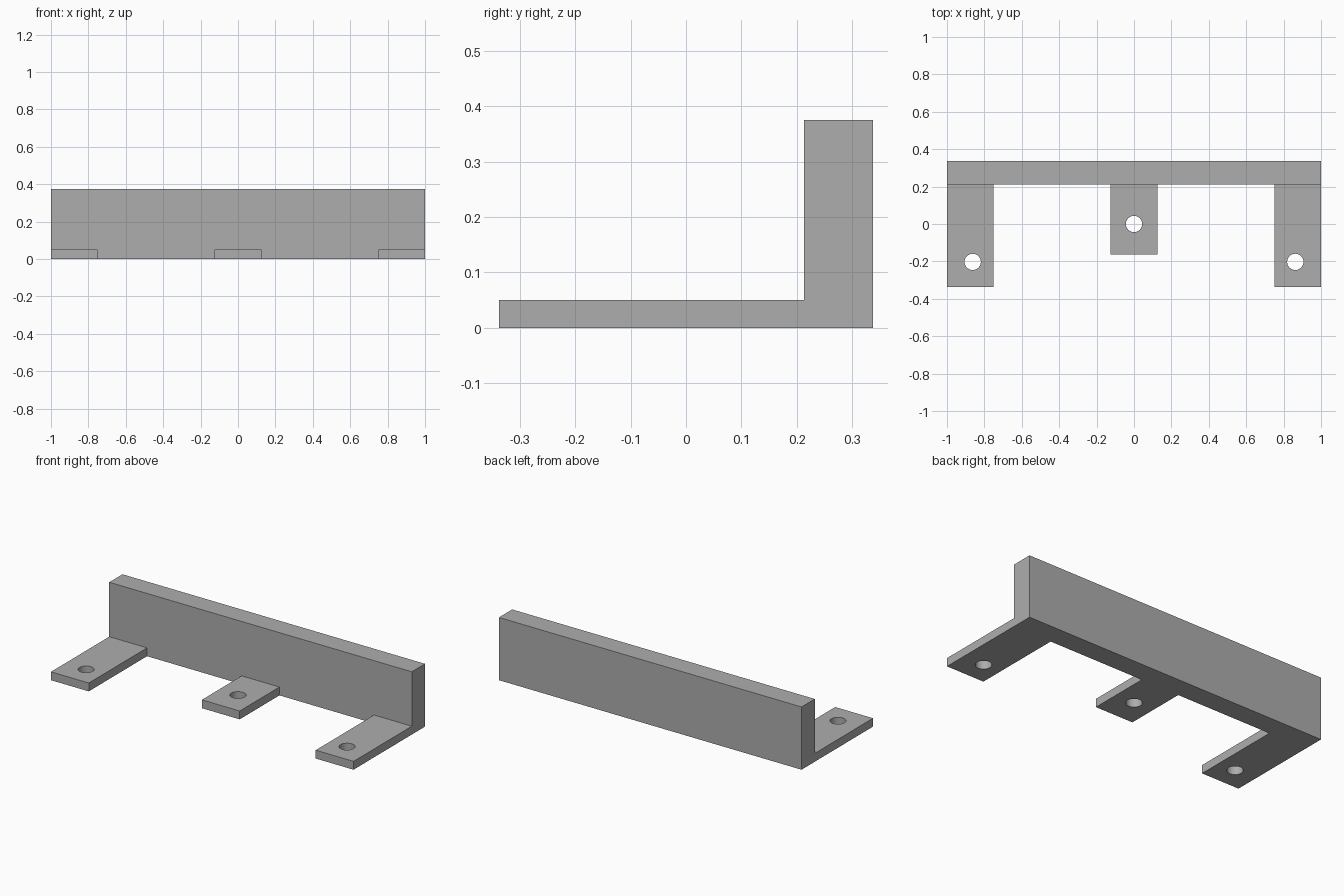
import bpy
import bmesh
from math import radians
from mathutils import Matrix, Vector

default = bpy.data.objects.get("Cube")
if default:
    bpy.data.objects.remove(default, do_unlink=True)

# Overall sizes
HALF_LENGTH, BACK, WALL_FRONT = 1.0, 0.3375, 0.2125
WALL_HEIGHT, TAB_THICK, TAB_WIDTH = 0.375, 0.05, 0.25
HOLE_RADIUS = 0.0435

grey = bpy.data.materials.new("plain grey")
grey.use_nodes = True
colour = (0.42, 0.42, 0.42, 1)
grey.diffuse_color = colour
grey.node_tree.nodes["Principled BSDF"].inputs["Base Color"].default_value = colour


def add_object(name, bm):
    mesh = bpy.data.meshes.new(name)
    bm.to_mesh(mesh)
    bm.free()
    mesh.materials.append(grey)
    obj = bpy.data.objects.new(name, mesh)
    bpy.context.collection.objects.link(obj)
    return obj


def box(name, low, high):
    low, high = Vector(low), Vector(high)
    bm = bmesh.new()
    bmesh.ops.create_cube(bm, size=1, matrix=Matrix.Translation((low + high) / 2)
                          @ Matrix.Diagonal((*(high - low), 1)))
    return add_object(name, bm)


def hole_cutter(x, y):
    bm = bmesh.new()
    bmesh.ops.create_cone(bm, cap_ends=True, segments=48, radius1=HOLE_RADIUS,
                          radius2=HOLE_RADIUS, depth=4 * TAB_THICK,
                          matrix=Matrix.Translation((x, y, TAB_THICK / 2)))
    cutter = add_object("hole_cutter", bm)
    cutter.hide_render = True
    return cutter


def combine(target, other, operation):
    bpy.context.view_layer.objects.active = target
    mod = target.modifiers.new("combine", "BOOLEAN")
    mod.operation, mod.solver, mod.object = operation, "EXACT", other
    bpy.ops.object.modifier_apply(modifier=mod.name)
    bpy.data.objects.remove(other, do_unlink=True)


# Upright wall along the back
bracket = box("mounting_bracket", (-HALF_LENGTH, WALL_FRONT, 0),
              (HALF_LENGTH, BACK, WALL_HEIGHT))

# Drilled tabs: centre x, front y, hole x, hole y
side_x = HALF_LENGTH - TAB_WIDTH / 2
tabs = [("middle_tab", 0, -0.1625, 0, 0)]
for name, side in (("left_tab", 1), ("right_tab", -1)):
    tabs.append((name, side * side_x, -BACK, side * 0.8625, -0.2025))

for name, x, front, hole_x, hole_y in tabs:
    tab = box(name, (x - TAB_WIDTH / 2, front, 0),
              (x + TAB_WIDTH / 2, WALL_FRONT, TAB_THICK))
    combine(tab, hole_cutter(hole_x, hole_y), "DIFFERENCE")
    combine(bracket, tab, "UNION")

# Merge flat faces into one clean solid
bm = bmesh.new()
bm.from_mesh(bracket.data)
bmesh.ops.remove_doubles(bm, verts=bm.verts, dist=0.0001)
bmesh.ops.dissolve_limit(bm, angle_limit=radians(1), verts=bm.verts, edges=bm.edges)
bm.to_mesh(bracket.data)
bm.free()

# Smooth hole walls, crisp edges elsewhere
bpy.ops.object.select_all(action="DESELECT")
bracket.select_set(True)
bpy.context.view_layer.objects.active = bracket
bpy.ops.object.shade_smooth_by_angle(angle=radians(30))
